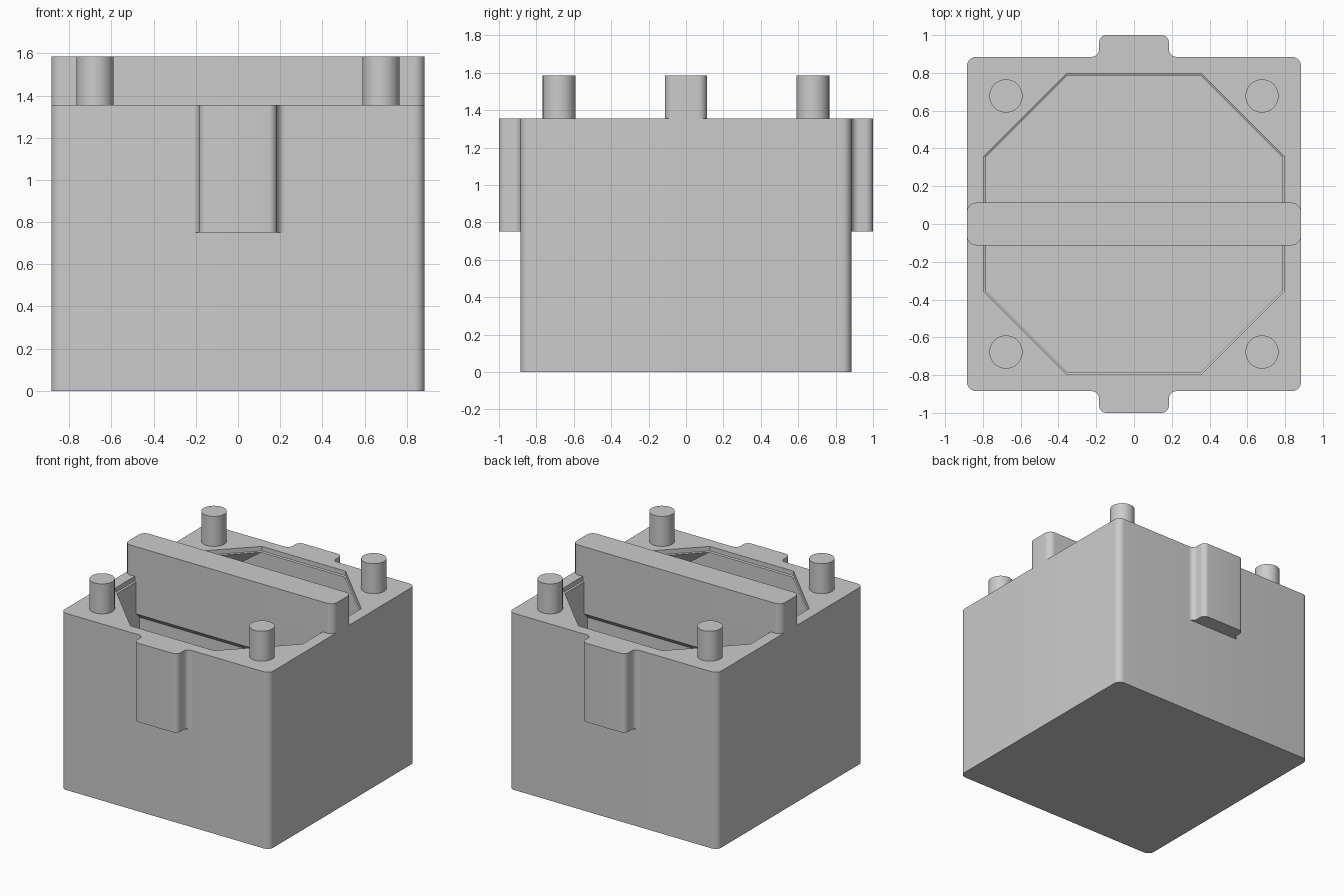
import bpy, bmesh, math

if "Cube" in bpy.data.objects:
    bpy.data.objects.remove(bpy.data.objects["Cube"])

H, TOP = 1.355, 1.585      # rim height, overall height
W = 0.885                  # half width of the box
FLOOR = 0.1

grey = bpy.data.materials.new("plain_grey")
grey.diffuse_color = (0.6, 0.6, 0.6, 1)
grey.use_nodes = True
grey.node_tree.nodes["Principled BSDF"].inputs["Base Color"].default_value = grey.diffuse_color


def finish(name, bm, smooth=True):
    bmesh.ops.recalc_face_normals(bm, faces=bm.faces)
    me = bpy.data.meshes.new(name)
    bm.to_mesh(me)
    bm.free()
    me.materials.append(grey)
    ob = bpy.data.objects.new(name, me)
    bpy.context.collection.objects.link(ob)
    if smooth:
        bpy.ops.object.select_all(action='DESELECT')
        ob.select_set(True)
        bpy.context.view_layer.objects.active = ob
        bpy.ops.object.shade_smooth_by_angle(angle=math.radians(30))
    return ob


def loft(name, rings, smooth=True):
    """Join equal-length rings of points and cap both ends."""
    bm = bmesh.new()
    vs = [[bm.verts.new(p) for p in r] for r in rings]
    n = len(vs[0])
    for a, b in zip(vs, vs[1:]):
        for i in range(n):
            j = (i + 1) % n
            bm.faces.new((a[i], a[j], b[j], b[i]))
    bm.faces.new(vs[0])
    bm.faces.new(vs[-1])
    return finish(name, bm, smooth)


def prism(name, outline, z0, z1):
    return loft(name, [[(x, y, z) for x, y in outline] for z in (z0, z1)])


def arc(cx, cy, r, a0, a1, n=8):
    return [(cx + r * math.cos(math.radians(a0 + (a1 - a0) * i / n)),
             cy + r * math.sin(math.radians(a0 + (a1 - a0) * i / n))) for i in range(n + 1)]


def rounded_rect(hx, hy, r):
    return [p for k, (sx, sy) in enumerate(((1, 1), (-1, 1), (-1, -1), (1, -1)))
            for p in arc(sx * (hx - r), sy * (hy - r), r, 90 * k, 90 * k + 90)]


def octagon(h, s, z):
    return [(x, y, z) for x, y in ((h, -s), (h, s), (s, h), (-s, h),
                                   (-h, s), (-h, -s), (-s, -h), (s, -h))]


# Box with a square cavity that narrows to an octagonal mouth
box = prism("box", rounded_rect(W, W, 0.05), 0, H)
cutter = loft("cavity_cutter", [
    octagon(0.785, 0.783, FLOOR), octagon(0.785, 0.783, H - 0.35),
    octagon(0.785, 0.355, H - 0.04), octagon(0.797, 0.355, H - 0.035),
    octagon(0.797, 0.355, H + 0.1)], smooth=False)
cutter.hide_render = True
cutter.hide_viewport = True
cut = box.modifiers.new("cavity", 'BOOLEAN')
cut.operation = 'DIFFERENCE'
cut.solver = 'EXACT'
cut.object = cutter

# Cross bar over the mouth and the thinner divider beneath it
prism("cross_bar", rounded_rect(W, 0.113, 0.05), H - 0.001, TOP)
half = [(0.113, H + 0.02), (0.113, 1.07), (0.07, 1.027), (0.07, FLOOR - 0.02)]
section = half + [(-y, z) for y, z in reversed(half)]
loft("divider", [[(x, y, z) for y, z in section] for x in (-0.8, 0.8)])

# Side tabs with rounded outer corners and flared roots
right = ([(0.225, W - 0.02)] + arc(0.225, W + 0.04, 0.04, 270, 180)
         + arc(0.145, 0.96, 0.04, 0, 90))
tab = right + [(-x, y) for x, y in reversed(right)]
for name, s in (("back_tab", 1), ("front_tab", -1)):
    prism(name, [(x, s * y) for x, y in tab], 0.75, H)

# Corner pegs
for sx in (-1, 1):
    for sy in (-1, 1):
        prism("corner_peg", arc(sx * 0.678, sy * 0.678, 0.088, 0, 360, 40)[:-1], H - 0.02, TOP)
